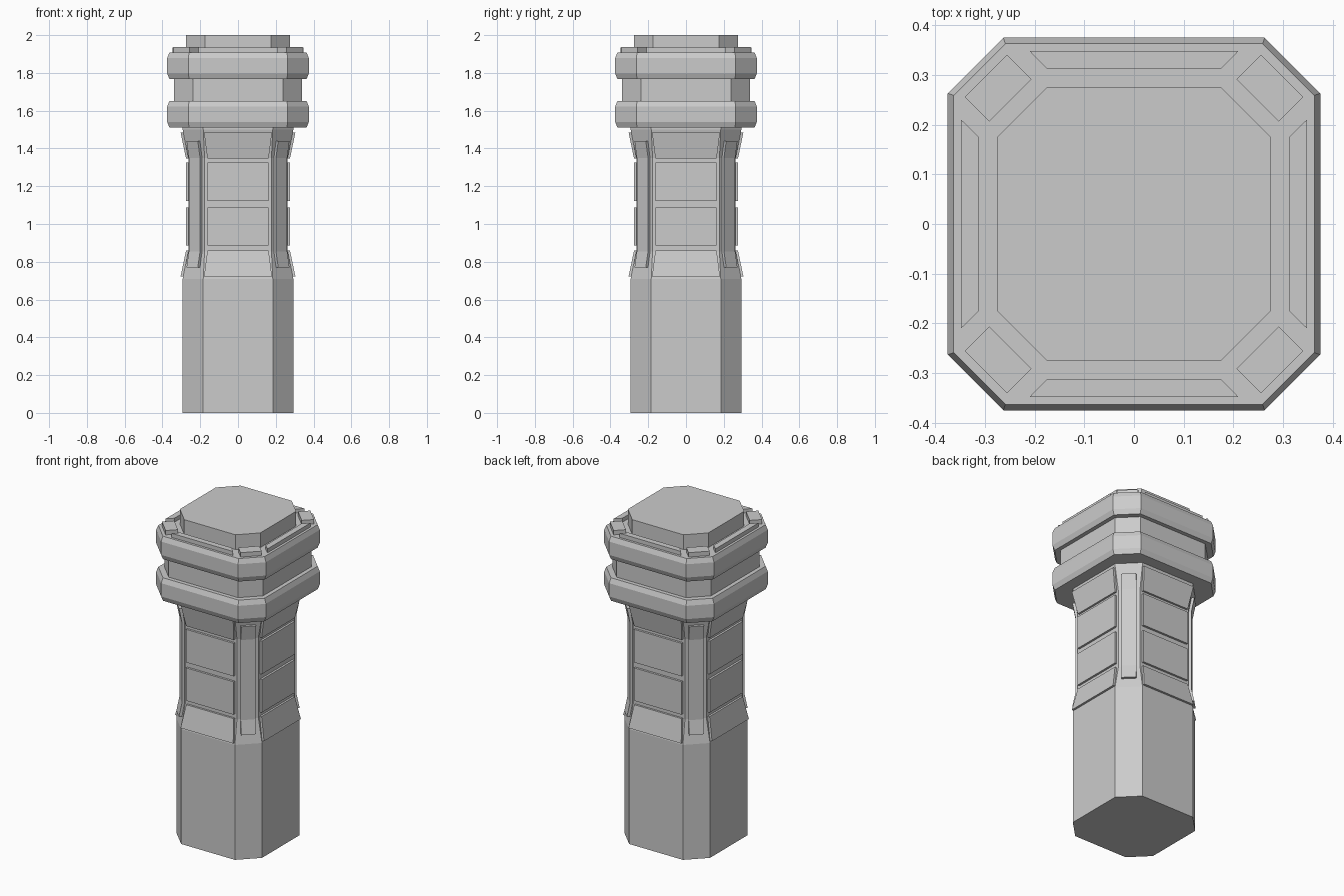
import bpy, bmesh
from math import pi, sqrt
from mathutils import Matrix, Vector

if "Cube" in bpy.data.objects:
    bpy.data.objects.remove(bpy.data.objects["Cube"])


def finish(bm, name):
    bmesh.ops.recalc_face_normals(bm, faces=bm.faces)
    me = bpy.data.meshes.new(name)
    bm.to_mesh(me)
    bm.free()
    ob = bpy.data.objects.new(name, me)
    bpy.context.collection.objects.link(ob)
    return ob


def add_loft(bm, rings):
    """Skin equal-length point rings and cap both ends."""
    loops = [[bm.verts.new(p) for p in r] for r in rings]
    n = len(loops[0])
    for a, b in zip(loops, loops[1:]):
        for i in range(n):
            bm.faces.new((a[i], a[(i + 1) % n], b[(i + 1) % n], b[i]))
    bm.faces.new(loops[0])
    bm.faces.new(loops[-1])


def octagon(h, c, z):
    return [(c, -h, z), (h, -c, z), (h, c, z), (c, h, z),
            (-c, h, z), (-h, c, z), (-h, -c, z), (-c, -h, z)]


def octagon_body(name, profile):
    """Profile rows: half width, half length of flat side, height."""
    bm = bmesh.new()
    add_loft(bm, [octagon(*row) for row in profile])
    return finish(bm, name)


def four_around(name, rings, start=0.0):
    """Repeat a lofted piece on four sides."""
    bm = bmesh.new()
    for k in range(4):
        rot = Matrix.Rotation(start + k * pi / 2, 3, 'Z')
        add_loft(bm, [[rot @ Vector(p) for p in r] for r in rings])
    return finish(bm, name)


def plate(rows, t=0.013, sink=0.01):
    """Rows: surface distance, half width, height -> rectangular rings facing -y."""
    return [[(-w, -d - t, z), (w, -d - t, z), (w, -d + sink, z), (-w, -d + sink, z)]
            for d, w, z in rows]


# Shaft with a narrowed grip
BASE, WAIST = (0.293, 0.184), (0.263, 0.177)
octagon_body("shaft", [(*BASE, 0), (*BASE, 0.71), (*WAIST, 0.855),
                       (*WAIST, 1.35), (*BASE, 1.5), (*BASE, 1.53)])

# Grip panels on the flat sides
four_around("lower_flare_panel", plate([(0.291, 0.18, 0.722), (0.262, 0.162, 0.86)]))
four_around("lower_grip_panel", plate([(0.263, 0.162, 0.885), (0.263, 0.162, 1.088)]))
four_around("upper_grip_panel", plate([(0.263, 0.162, 1.122), (0.263, 0.162, 1.326)]))
four_around("upper_flare_panel", plate([(0.262, 0.162, 1.346), (0.291, 0.18, 1.485)]))

# Long strips on the corners, bent with the grip
dw = sum(WAIST) / sqrt(2)
db = dw + 0.017
four_around("corner_strip", plate([(db, 0.042, 0.77), (dw, 0.042, 0.855),
                                   (dw, 0.042, 1.35), (db, 0.042, 1.44)], 0.015), pi / 4)

# Head: two bevelled rings around a neck, with a cap
for name, z in (("lower_ring", 1.51), ("upper_ring", 1.767)):
    octagon_body(name, [(0.363, 0.259, z), (0.375, 0.263, z + 0.03),
                        (0.375, 0.263, z + 0.112), (0.363, 0.259, z + 0.142)])
octagon_body("neck", [(0.338, 0.237, 1.63), (0.338, 0.237, 1.79)])
octagon_body("top_cap", [(0.275, 0.175, 1.89), (0.275, 0.175, 2.0)])

# Raised blocks around the cap
four_around("side_block", [[(-0.21, -0.348, z), (0.21, -0.348, z),
                            (0.175, -0.312, z), (-0.175, -0.312, z)] for z in (1.9, 1.934)])
four_around("corner_block", [[(-0.06, -0.422, z), (0.06, -0.422, z),
                              (0.06, -0.352, z), (-0.06, -0.352, z)] for z in (1.9, 1.936)], pi / 4)
